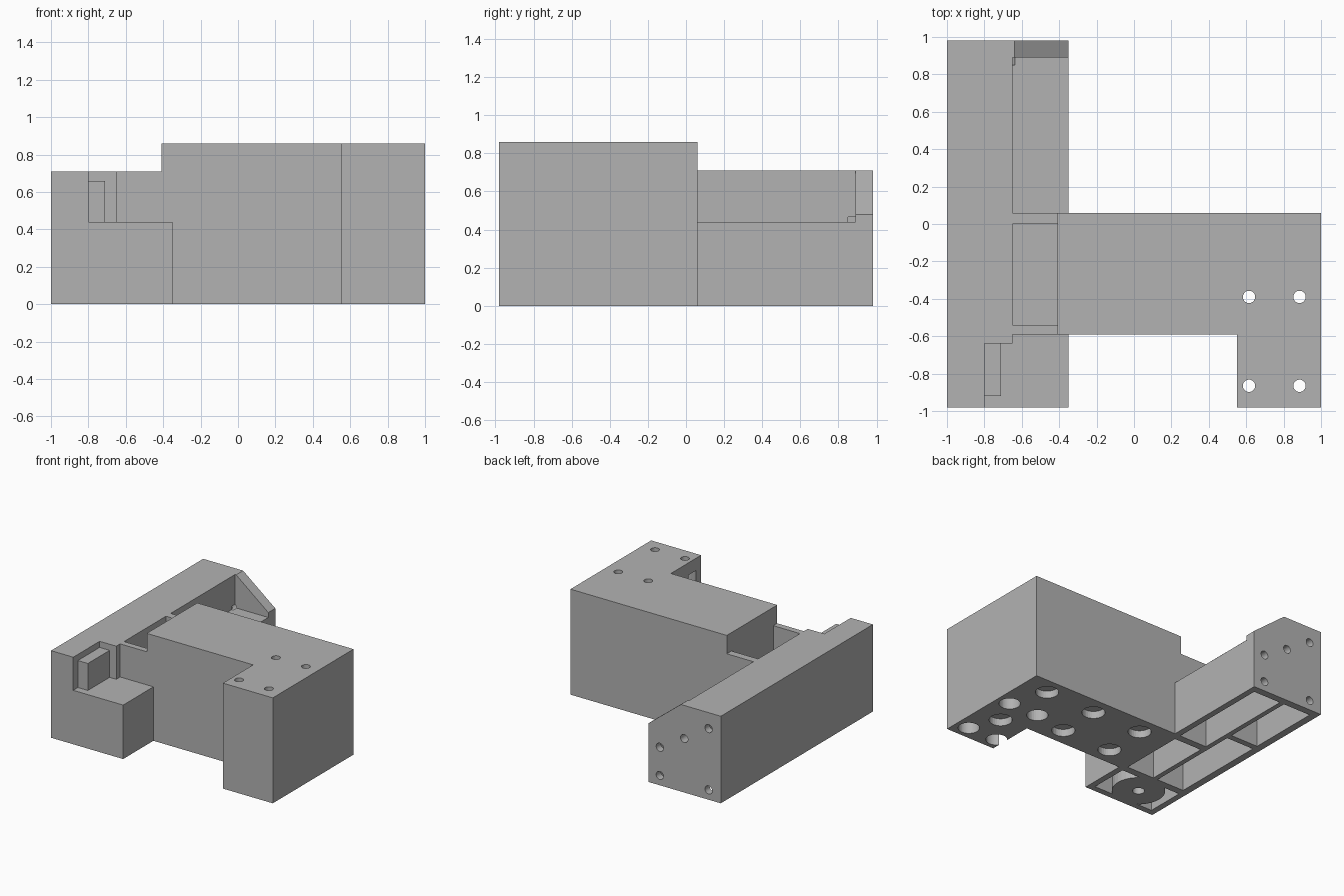
import bpy, bmesh, math
from mathutils import Matrix, Vector

if "Cube" in bpy.data.objects:
    bpy.data.objects.remove(bpy.data.objects["Cube"])

grey = bpy.data.materials.new("plain grey")
grey.use_nodes = True
GREY = (0.45, 0.45, 0.45, 1)
grey.diffuse_color = GREY
grey.node_tree.nodes["Principled BSDF"].inputs["Base Color"].default_value = GREY


def finish(bm, name):
    bmesh.ops.recalc_face_normals(bm, faces=bm.faces)
    mesh = bpy.data.meshes.new(name)
    bm.to_mesh(mesh)
    bm.free()
    mesh.materials.append(grey)
    obj = bpy.data.objects.new(name, mesh)
    bpy.context.scene.collection.objects.link(obj)
    return obj


def prism(name, points, direction):
    """Extrude a closed outline of 3D points."""
    bm = bmesh.new()
    face = bm.faces.new([bm.verts.new(p) for p in points])
    grown = bmesh.ops.extrude_face_region(bm, geom=[face])["geom"]
    bmesh.ops.translate(bm, vec=direction, verts=[v for v in grown if isinstance(v, bmesh.types.BMVert)])
    return finish(bm, name)


def box(name, x, y, z):
    outline = [(x[0], y[0], z[0]), (x[1], y[0], z[0]), (x[1], y[1], z[0]), (x[0], y[1], z[0])]
    return prism(name, outline, (0, 0, z[1] - z[0]))


def rod(name, start, end, radius):
    a, b = Vector(start), Vector(end)
    turn = (b - a).to_track_quat('Z', 'Y').to_matrix().to_4x4()
    bm = bmesh.new()
    bmesh.ops.create_cone(bm, cap_ends=True, segments=32, radius1=radius, radius2=radius,
                          depth=(b - a).length, matrix=Matrix.Translation((a + b) / 2) @ turn)
    return finish(bm, name)


def combine(target, tool, operation='DIFFERENCE'):
    mod = target.modifiers.new("combine", 'BOOLEAN')
    mod.operation, mod.solver, mod.object = operation, 'EXACT', tool
    bpy.context.view_layer.update()
    evaluated = target.evaluated_get(bpy.context.evaluated_depsgraph_get())
    mesh = bpy.data.meshes.new_from_object(evaluated)
    target.modifiers.clear()
    target.data = mesh
    bpy.data.objects.remove(tool)


# Body: long bar joined to an arm with a forward leg
BAR, ARM, LIP, TOP = -0.35, 0.06, -0.41, 0.86
FLOOR, DECK = 0.44, 0.71
outline = [(-1, -.98), (BAR, -.98), (BAR, -.59), (.55, -.59), (.55, -.98),
           (1, -.98), (1, ARM), (BAR, ARM), (BAR, .98), (-1, .98)]
body = prism("bracket_body", [(x, y, 0) for x, y in outline], (0, 0, TOP))

# Step down to the bar deck, the seats, and the pocket beside the arm
cuts = [
    ((-1.1, LIP), (-1.1, 1.1), (DECK, 1)),
    ((-.65, -.3), (ARM, .89), (FLOOR, 1)),
    ((-.8, -.3), (-1.1, -.64), (FLOOR, 1)),
    ((-.65, -.3), (-.7, -.59), (FLOOR, 1)),
    ((-.65, LIP), (-.54, 0), (FLOOR, 1)),
    # Hollows in the underside of the bar
    ((-.65, -.4), (.06, .92), (-.1, .38)),
    ((-.94, -.69), (.31, .92), (-.1, .65)),
    ((-.65, -.4), (-.55, 0), (-.1, .38)),
    ((-.94, -.69), (-.55, .26), (-.1, .65)),
    ((-.95, -.4), (-.93, -.61), (-.1, .38)),
]
for x, y, z in cuts:
    combine(body, box("cutter", x, y, z))

# Sloped top of the end plate
slope = [(-.64, DECK), (BAR, .48), (-.3, .44), (-.3, 1), (-.64, 1)]
combine(body, prism("cutter", [(x, .89, z) for x, z in slope], (0, .2, 0)))

# Round boss under the front seat
combine(body, rod("boss", (-.69, -.77, 0), (-.69, -.77, .41), .2), 'UNION')
combine(body, rod("cutter", (-.69, -.77, -.1), (-.69, -.77, .3), .045))

# Screw holes with deep counterbores in the arm
screws = [(x, y) for x in (.615, .885) for y in (-.39, -.865)]
for x, y in screws:
    combine(body, rod("cutter", (x, y, -.1), (x, y, .76), .08))
    combine(body, rod("cutter", (x, y, .7), (x, y, 1), .033))

# Shallow round recesses under the arm
recesses = [(x, y) for x in (.32, -.13) for y in (-.09, -.44)] + [(.78, -.08), (.78, -.62)]
for x, y in recesses:
    combine(body, rod("cutter", (x, y, -.1), (x, y, .06), .087))

# Screw holes through the end plate
for x, z in [(-.89, .08), (-.89, .58), (-.45, .08), (-.45, .31), (-.67, .44)]:
    combine(body, rod("cutter", (x, .85, z), (x, 1.1, z), .033))

# Stop block standing on the front seat
box("stop_block", (-.8, -.71), (-.92, -.64), (FLOOR, .66))
